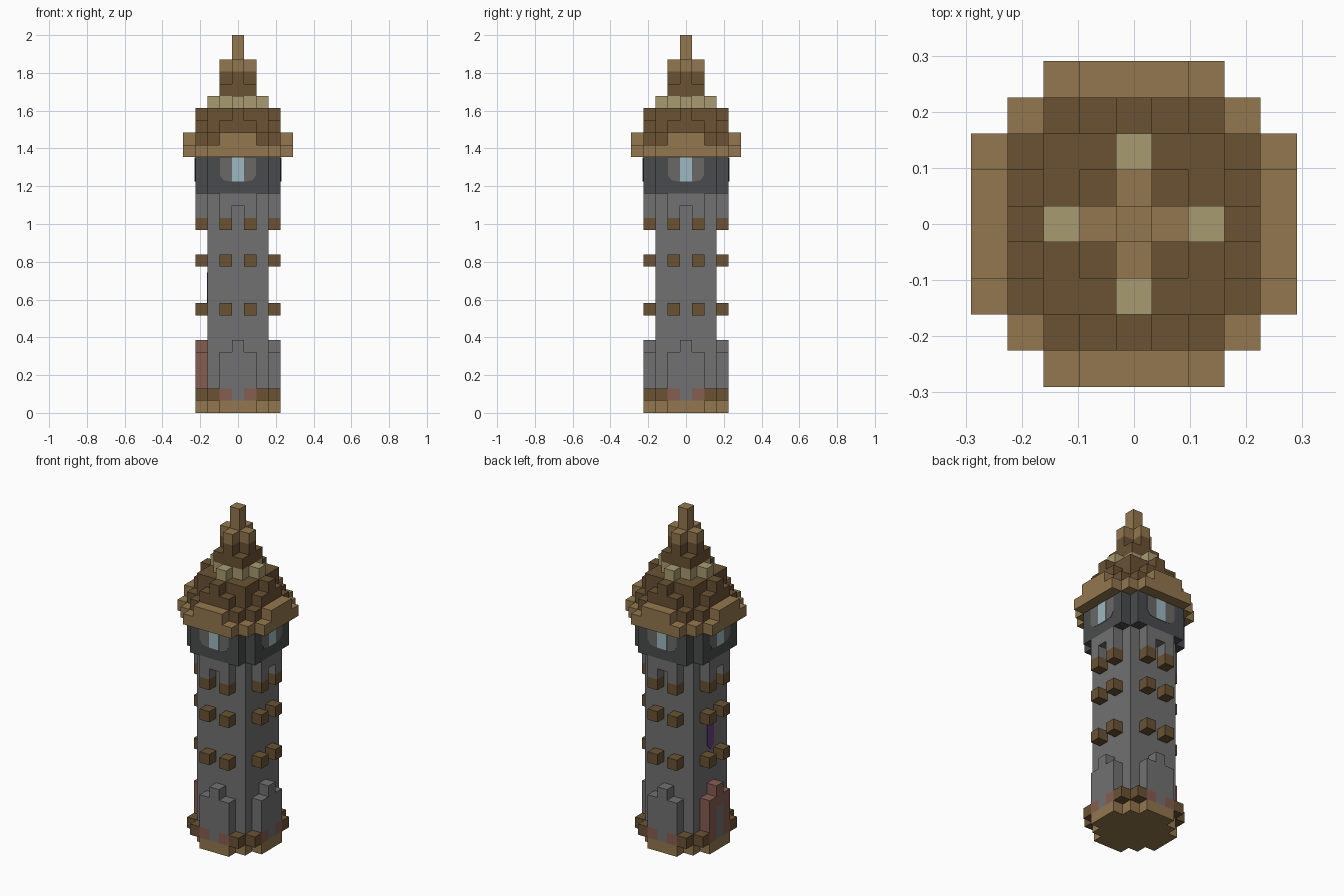
import bpy, bmesh, math
from mathutils import Matrix, Vector

if "Cube" in bpy.data.objects:
    bpy.data.objects.remove(bpy.data.objects["Cube"], do_unlink=True)

V = 2 / 31  # edge length of one block


def material(name, r, g, b):
    lin = [((c / 255 + 0.055) / 1.055) ** 2.4 for c in (r, g, b)] + [1]
    m = bpy.data.materials.new(name)
    m.use_nodes = True
    m.diffuse_color = lin
    m.node_tree.nodes["Principled BSDF"].inputs["Base Color"].default_value = lin
    return m


stone = material("grey stone", 113, 113, 113)
slate = material("dark slate", 74, 75, 76)
trim = material("window trim grey", 106, 105, 103)
glass = material("pale glass", 157, 184, 192)
oak = material("light oak", 147, 119, 78)
timber = material("dark timber", 106, 82, 52)
straw = material("pale straw", 169, 155, 113)
brick = material("red brick", 134, 93, 81)
cloth = material("purple cloth", 108, 62, 132)


def block(xs, ys, zs):
    """Cells of a box; each range is inclusive."""
    return {(x, y, z) for x in range(xs[0], xs[1] + 1)
            for y in range(ys[0], ys[1] + 1) for z in range(zs[0], zs[1] + 1)}


def core(r, z0, z1):
    """Centred square of cells reaching r blocks out."""
    return block((-r, r), (-r, r), (z0, z1))


def front(r, d, z0, z1):
    """Row of cells at the front, d blocks out and r blocks to each side."""
    return block((-r, r), (-d, -d), (z0, z1))


def around(cells):
    """Repeat cells on all four sides."""
    out = set()
    for _ in range(4):
        out |= cells
        cells = {(-y, x, z) for x, y, z in cells}
    return out


def add_object(name, bm, mat):
    bmesh.ops.recalc_face_normals(bm, faces=bm.faces)
    mesh = bpy.data.meshes.new(name)
    bm.to_mesh(mesh)
    bm.free()
    mesh.materials.append(mat)
    obj = bpy.data.objects.new(name, mesh)
    bpy.context.collection.objects.link(obj)
    return obj


def build(name, cells, mat):
    """Outer skin of a set of cells with flat areas merged."""
    bm = bmesh.new()
    verts = {}
    for c in cells:
        for axis in range(3):
            for sign in (-1, 1):
                near = list(c)
                near[axis] += sign
                if tuple(near) in cells:
                    continue
                corners = []
                for i, j in ((-1, -1), (1, -1), (1, 1), (-1, 1)):
                    p = [2 * k for k in c]
                    p[axis] += sign
                    p[(axis + 1) % 3] += i * sign
                    p[(axis + 2) % 3] += j
                    p = tuple(p)
                    if p not in verts:
                        verts[p] = bm.verts.new(
                            (p[0] * V / 2, p[1] * V / 2, (p[2] + 1) * V / 2))
                    corners.append(verts[p])
                bm.faces.new(corners)
    bmesh.ops.dissolve_limit(bm, angle_limit=0.01, verts=bm.verts, edges=bm.edges)
    return add_object(name, bm, mat)


def plate(name, outline, mat, turn, dist, thick):
    """Thin panel on a wall; the outline is in blocks, across and up."""
    bm = bmesh.new()
    face = bm.faces.new([bm.verts.new((u * V, -dist * V, z * V)) for u, z in outline])
    ext = bmesh.ops.extrude_face_region(bm, geom=[face])
    moved = [e for e in ext["geom"] if isinstance(e, bmesh.types.BMVert)]
    bmesh.ops.translate(bm, verts=moved, vec=Vector((0, -thick, 0)))
    bm.transform(Matrix.Rotation(turn, 4, "Z"))
    return add_object(name, bm, mat)


def sides(cells, on_left):
    """Pick the cells of the wing on the -x side, or the other wings."""
    return {c for c in cells if (c[0] == -3) == on_left}


# Foot of the tower
build("foot", core(2, 0, 0) | around(front(1, 3, 0, 0)), oak)
build("foot_corner_blocks", around({(2, -3, 1), (-2, -3, 1)}), timber)

# Shaft
build("shaft", core(2, 1, 17), stone)

# Lower wings: three of stone, one a brick doorway
wings = around(front(1, 3, 2, 4) | front(0, 3, 1, 5))
build("stone_buttresses", sides(wings, False), stone)
build("buttress_brick_feet", sides(around({(1, -3, 1), (-1, -3, 1)}), False), brick)
door_cells = block((-3, -3), (0, 0), (1, 3))
build("brick_doorway", block((-3, -3), (-1, 1), (1, 4)) - door_cells | {(-3, 0, 5)}, brick)
build("door", door_cells, stone)

# Beam ends
build("beam_ends", around({(x, -3, z) for x in (-1, 1) for z in (8, 12, 15)}), timber)

# Arched brackets below the lookout room
build("brackets", around(front(1, 3, 16, 17) - {(0, -3, 16)}), stone)

# Lookout room with a window on each wall
build("lookout_room", core(2, 18, 20) | around(front(2, 3, 18, 20)), slate)
frame = [(-1.48, 19.5), (-1.2, 19.1), (-0.7, 19), (0.7, 19), (1.2, 19.1),
         (1.48, 19.5), (1.48, 20.9), (-1.48, 20.9)]
pane = [(-0.5, 19), (0.5, 19), (0.5, 20.95), (-0.5, 20.95)]
for i, side in enumerate(("front", "left", "back", "right")):
    turn = i * math.pi / 2
    plate(side + "_window_frame", frame, trim, turn, 3.5, 0.002)
    plate(side + "_window_pane", pane, glass, turn, 3.5, 0.004)

# Banner above the doorway
plate("banner", [(-0.5, 9.5), (0, 9), (0.5, 9.5), (0.5, 11.5), (-0.5, 11.5)],
      cloth, -math.pi / 2, 2.5, 0.004)

# Eaves
build("eaves", core(3, 21, 21) | around(front(2, 4, 21, 21) | front(1, 4, 22, 22)), oak)

# Stepped roof
build("roof", core(2, 22, 24) | around(
    front(2, 3, 22, 22) | front(1, 3, 23, 23) | front(0, 3, 24, 24)), timber)
build("straw_band", core(1, 25, 25) | around(front(0, 2, 25, 25)), straw)

# Turret and spire
build("turret", core(1, 26, 26) | around(front(0, 1, 27, 27)) | {(0, 0, 27)}, timber)
build("spire", around(front(0, 1, 28, 28)) | block((0, 0), (0, 0), (28, 30)), oak)
